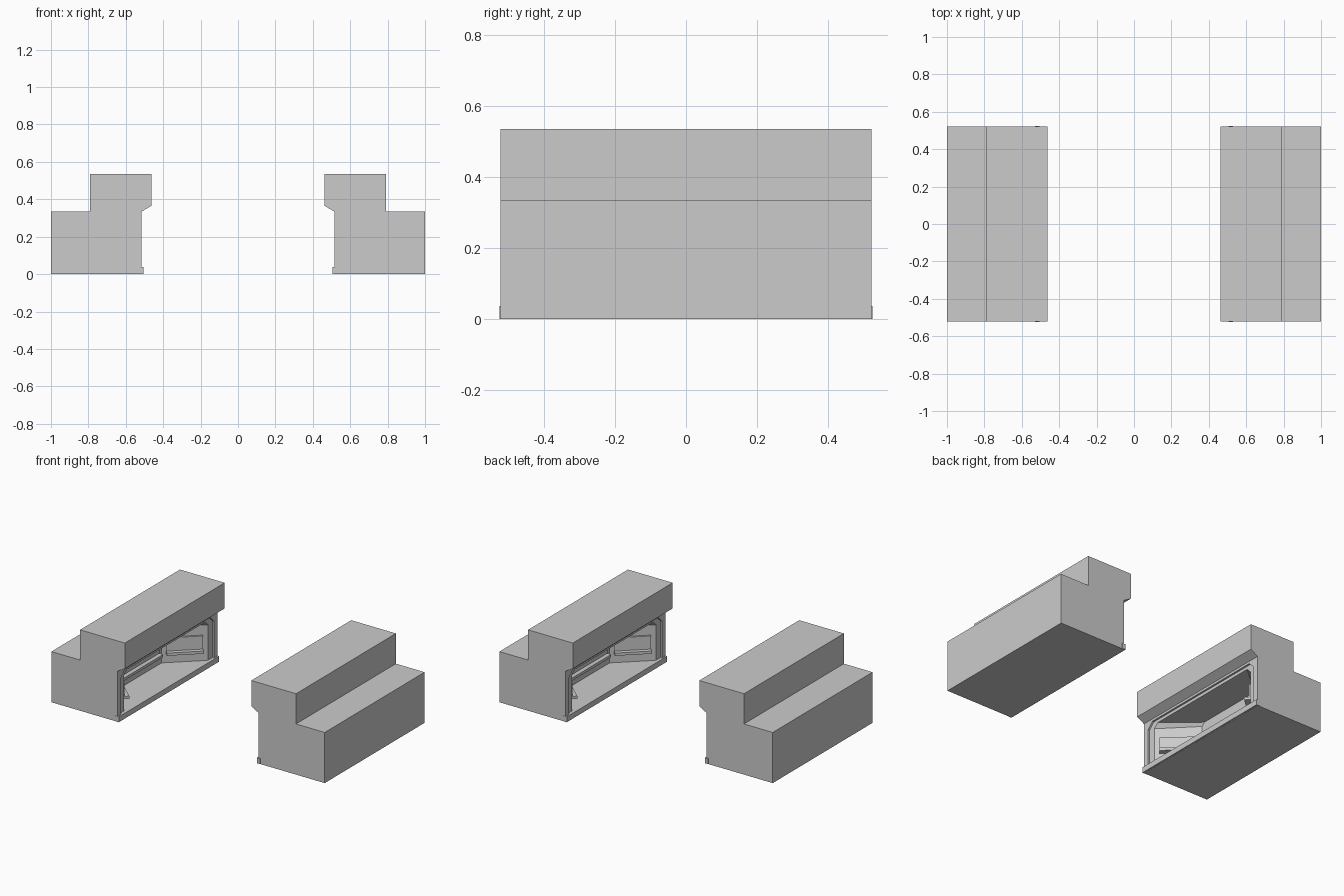
import bpy, bmesh, math
from mathutils import Matrix, Vector

if "Cube" in bpy.data.objects:
    bpy.data.objects.remove(bpy.data.objects["Cube"])

grey = bpy.data.materials.new("light_grey")
grey.diffuse_color = (0.6, 0.6, 0.6, 1)
grey.use_nodes = True
grey.node_tree.nodes["Principled BSDF"].inputs["Base Color"].default_value = grey.diffuse_color


def finish(name, bm):
    bmesh.ops.recalc_face_normals(bm, faces=bm.faces)
    me = bpy.data.meshes.new(name)
    bm.to_mesh(me)
    bm.free()
    me.materials.append(grey)
    ob = bpy.data.objects.new(name, me)
    bpy.context.collection.objects.link(ob)
    return ob


def prism(name, profile, half):
    """Extrude an XZ profile along Y from -half to +half."""
    bm = bmesh.new()
    face = bm.faces.new([bm.verts.new((x, -half, z)) for x, z in profile])
    ext = bmesh.ops.extrude_face_region(bm, geom=[face])
    vs = [g for g in ext["geom"] if isinstance(g, bmesh.types.BMVert)]
    bmesh.ops.translate(bm, verts=vs, vec=(0, 2 * half, 0))
    return finish(name, bm)


def arch(x, half, z0, z1, c):
    """Opening outline with cut upper corners, in the plane X = x."""
    return [(x, s * y, z) for s in (-1, 1)
            for y, z in ((half, z0), (half, z1 - c), (half - c, z1))]


def hull(name, pts):
    bm = bmesh.new()
    for p in pts:
        bm.verts.new(p)
    bmesh.ops.convex_hull(bm, input=bm.verts)
    bmesh.ops.dissolve_limit(bm, angle_limit=0.01, verts=bm.verts, edges=bm.edges)
    return finish(name, bm)


def mirror(ob):
    ob.modifiers.new("other_side", 'MIRROR').use_axis = (True, False, False)


# Stepped body with overhanging upper block
body = prism("stepped_body", [
    (-1, 0), (-0.515, 0), (-0.515, 0.335), (-0.463, 0.365),
    (-0.463, 0.535), (-0.79, 0.535), (-0.79, 0.335), (-1, 0.335)], 0.522)

# Hollow room with splayed end walls, and a shallow stepped door frame
room = hull("room_cutter", arch(-0.50, 0.465, 0.036, 0.30, 0.03)
            + arch(-0.735, 0.25, 0.036, 0.30, 0.02))
frame = hull("frame_cutter", arch(-0.50, 0.485, 0.034, 0.32, 0.04)
             + arch(-0.527, 0.485, 0.034, 0.32, 0.04))
for cutter in (room, frame):
    cutter.hide_render = True
    m = body.modifiers.new("cut", 'BOOLEAN')
    m.operation = 'DIFFERENCE'
    m.solver = 'EXACT'
    m.object = cutter
dg = bpy.context.evaluated_depsgraph_get()
baked = bpy.data.meshes.new_from_object(body.evaluated_get(dg))
body.modifiers.clear()
body.data = baked
for cutter in (room, frame):
    bpy.data.objects.remove(cutter)
mirror(body)

# Door sill, projecting slightly from the body
sill = prism("door_sill", [(-0.53, 0.001), (-0.505, 0.001),
                           (-0.505, 0.037), (-0.53, 0.037)], 0.525)
mirror(sill)


def bench(name, a, b):
    """Seat and back panel along the wall from a to b."""
    a, b = Vector(a), Vector(b)
    d = b - a
    rot = Matrix.Rotation(math.atan2(d.y, d.x), 4, 'Z')
    mid = (a + b) / 2
    bm = bmesh.new()
    # length, depth, bottom, top
    for ln, dep, z0, z1 in ((d.length, 0.04, 0.10, 0.118),
                            (d.length, 0.012, 0.118, 0.205)):
        mat = (Matrix.Translation((mid.x, mid.y, (z0 + z1) / 2)) @ rot
               @ Matrix.Translation((0, -dep / 2 + 0.003, 0))
               @ Matrix.Diagonal((ln, dep + 0.006, z1 - z0, 1)))
        bmesh.ops.create_cube(bm, size=1, matrix=mat)
    mirror(finish(name, bm))


# Benches along the three inner walls (room lies to the right of a -> b)
bench("back_bench", (-0.735, -0.21), (-0.735, 0.21))
bench("rear_bench", (-0.715, 0.268), (-0.55, 0.419))
bench("front_bench", (-0.55, -0.419), (-0.715, -0.268))
